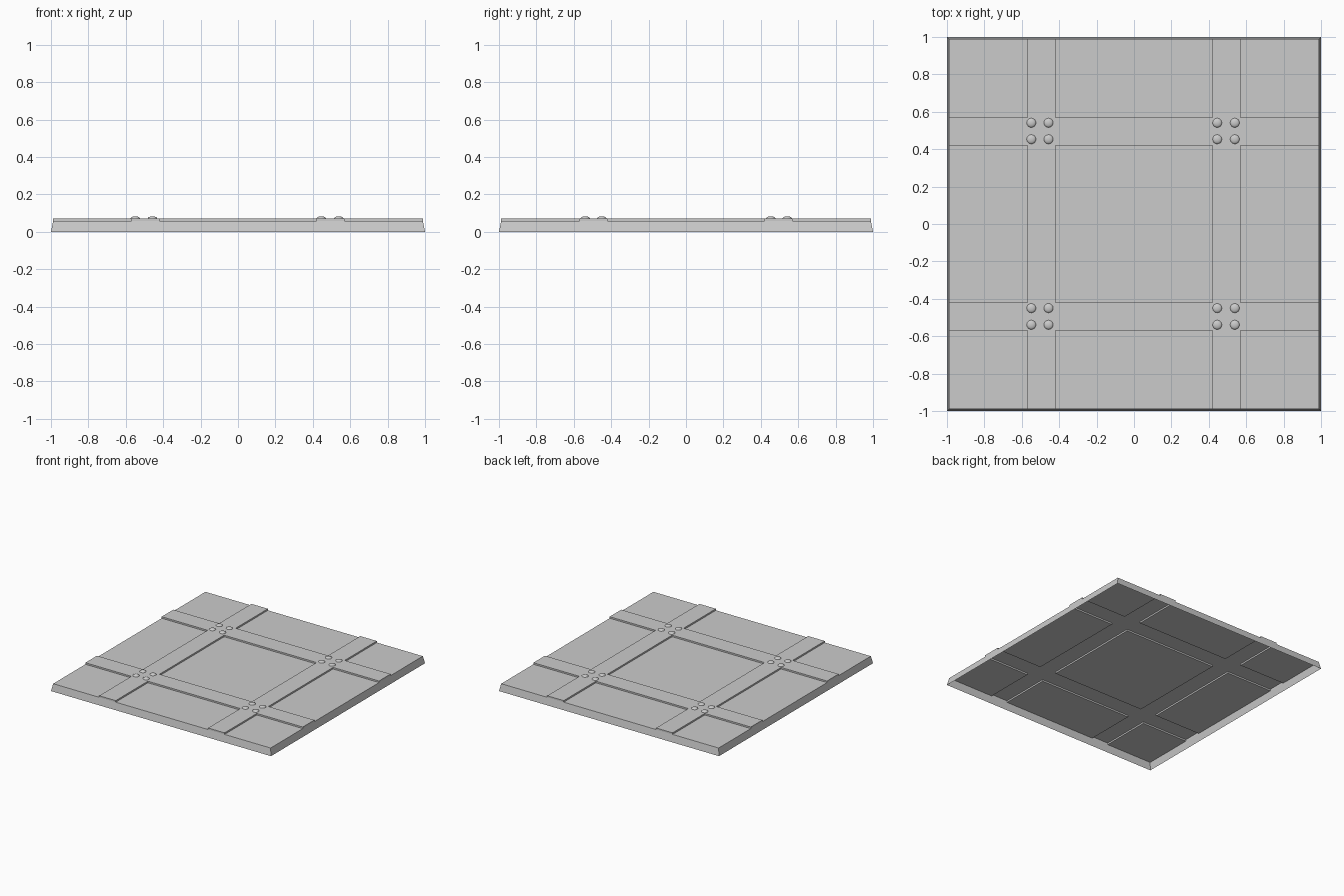
import bpy, bmesh
from mathutils import Matrix

if "Cube" in bpy.data.objects:
    bpy.data.objects.remove(bpy.data.objects["Cube"])

BASE, RAISED = 0.059, 0.072     # panel and strip heights
CUTS = [-0.988, -0.57, -0.42, 0.42, 0.57, 0.988]
N = len(CUTS) - 1


def finish(bm, name):
    mesh = bpy.data.meshes.new(name)
    bm.to_mesh(mesh)
    bm.free()
    obj = bpy.data.objects.new(name, mesh)
    bpy.context.collection.objects.link(obj)
    return obj


def height(i, j):
    inside = 0 <= i < N and 0 <= j < N
    return RAISED if inside and (i in (1, 3) or j in (1, 3)) else BASE


# Floor plate: thin open-bottomed shell with a raised strip grid
bm = bmesh.new()


def quad(*pts):
    bm.faces.new([bm.verts.new(p) for p in pts])


for i in range(N):
    for j in range(N):
        x0, x1, y0, y1 = CUTS[i], CUTS[i + 1], CUTS[j], CUTS[j + 1]
        h = height(i, j)
        quad((x0, y0, h), (x1, y0, h), (x1, y1, h), (x0, y1, h))
        # Step walls where a strip meets a lower panel or the rim
        sides = [((x0, y0), (x1, y0), 0, -1), ((x1, y0), (x1, y1), 1, 0),
                 ((x1, y1), (x0, y1), 0, 1), ((x0, y1), (x0, y0), -1, 0)]
        for a, b, di, dj in sides:
            low = height(i + di, j + dj)
            if h > low:
                quad((*a, low), (*b, low), (*b, h), (*a, h))
            # Sloping skirt under the rim
            if not (0 <= i + di < N and 0 <= j + dj < N):
                k = 1 / CUTS[-1]
                sx = [p[0] * k if (di or abs(p[0]) == CUTS[-1]) else p[0] for p in (a, b)]
                sy = [p[1] * k if (dj or abs(p[1]) == CUTS[-1]) else p[1] for p in (a, b)]
                quad((sx[0], sy[0], 0), (sx[1], sy[1], 0), (*b, BASE), (*a, BASE))
bmesh.ops.remove_doubles(bm, verts=bm.verts, dist=1e-5)
finish(bm, "floor_plate")

# Rivets: four flattened domes at each strip crossing
bm = bmesh.new()
for x in (-0.549, -0.457, 0.445, 0.539):
    for y in (-0.539, -0.45, 0.453, 0.541):
        m = Matrix.Translation((x, y, RAISED)) @ Matrix.Diagonal((1, 1, 0.44, 1))
        bmesh.ops.create_uvsphere(bm, u_segments=16, v_segments=8, radius=0.025, matrix=m)
bmesh.ops.delete(bm, geom=[v for v in bm.verts if v.co.z < RAISED - 1e-4], context='VERTS')
for f in bm.faces:
    f.smooth = True
finish(bm, "rivets")
